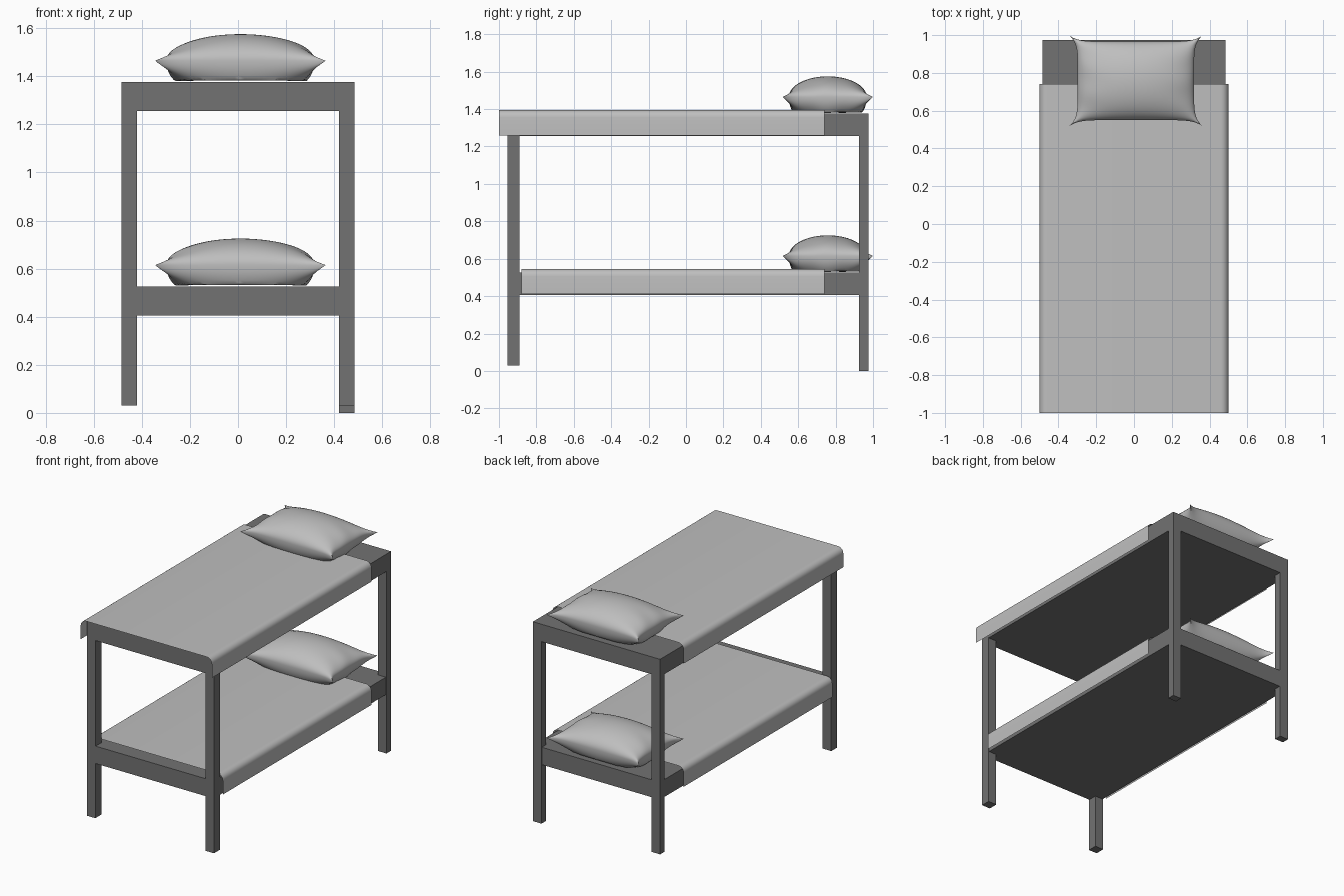
import bpy, bmesh
from math import sin, cos, pi

cube = bpy.data.objects.get("Cube")
if cube:
    bpy.data.objects.remove(cube, do_unlink=True)


def material(name, grey):
    m = bpy.data.materials.new(name)
    m.use_nodes = True
    colour = (grey, grey, grey, 1)
    m.diffuse_color = colour
    m.node_tree.nodes["Principled BSDF"].inputs["Base Color"].default_value = colour
    return m


FRAME = material("dark grey frame", 0.17)
CLOTH = material("light grey cloth", 0.52)


def finish(name, bm, mat, smooth=False):
    mesh = bpy.data.meshes.new(name)
    bm.to_mesh(mesh)
    bm.free()
    mesh.materials.append(mat)
    ob = bpy.data.objects.new(name, mesh)
    bpy.context.collection.objects.link(ob)
    if smooth:
        bpy.ops.object.select_all(action='DESELECT')
        ob.select_set(True)
        bpy.context.view_layer.objects.active = ob
        bpy.ops.object.shade_smooth_by_angle()
    return ob


def box(name, lo, hi):
    bm = bmesh.new()
    bmesh.ops.create_cube(bm, size=1)
    for v in bm.verts:
        v.co = [(a + b) / 2 + c * (b - a) for a, b, c in zip(lo, hi, v.co)]
    return finish(name, bm, FRAME)


def blanket(name, y0, y1, top):
    """Open sheet draped over both long sides with rounded shoulders."""
    r, half, drop = 0.04, 0.5, 0.135
    right = [(half, top - drop)]
    for i in range(7):
        a = i / 6 * pi / 2
        right.append((half - r + r * cos(a), top - r + r * sin(a)))
    profile = right + [(-x, z) for x, z in reversed(right)]
    bm = bmesh.new()
    rows = [[bm.verts.new((x, y, z)) for x, z in profile] for y in (y0, y1)]
    for i in range(len(profile) - 1):
        bm.faces.new((rows[0][i], rows[1][i], rows[1][i + 1], rows[0][i + 1]))
    bmesh.ops.recalc_face_normals(bm, faces=bm.faces)
    # the sheet's outer side faces up
    if sum(f.normal.z * f.calc_area() for f in bm.faces) < 0:
        bmesh.ops.reverse_faces(bm, faces=bm.faces)
    return finish(name, bm, CLOTH, True)


def pillow(name, seam):
    """Two puffed sheets joined at a seam, with drawn-out corners."""
    bm = bmesh.new()
    for side in (1, -1):
        made = bmesh.ops.create_grid(bm, x_segments=48, y_segments=36, size=1)
        for vert in made["verts"]:
            # crowd the grid lines towards the seam
            u, v = sin(vert.co.x * pi / 2), sin(vert.co.y * pi / 2)
            puff = (max(0, 1 - u * u) * max(0, 1 - v * v)) ** 0.5
            if side > 0:
                z = 0.11 * puff
            else:
                z = -0.083 * min(1, 2.2 * puff) ** 0.9
            # soft creases running in from the short ends
            z *= 1 + 0.06 * u ** 4 * sin(9 * v + 2 * u)
            x = 0.01 + u * (0.308 + 0.047 * v ** 6)
            y = 0.758 + v * (0.208 + 0.034 * u ** 8)
            vert.co = (x, y, seam + z)
    bmesh.ops.remove_doubles(bm, verts=bm.verts, dist=0.0002)
    bmesh.ops.recalc_face_normals(bm, faces=bm.faces)
    return finish(name, bm, CLOTH, True)


# Posts: the rear left one reaches slightly lower
for side, s in (("left", 1), ("right", -1)):
    for end, y0, y1 in (("front", -0.955, -0.89), ("rear", 0.925, 0.975)):
        foot = 0 if (side, end) == ("left", "rear") else 0.03
        xs = sorted((s * 0.42, s * 0.485))
        box(f"{end}_{side}_post", (xs[0], y0, foot), (xs[1], y1, 1.3))

# Bunks: base, blanket and pillow on each level
for level, z, inset, front in (("lower", 0.405, 0.004, -0.88), ("upper", 1.255, 0, -1)):
    box(f"{level}_bunk_base", (-0.485 + inset, -0.955 + inset, z),
        (0.485 - inset, 0.975 - inset, z + 0.12))
    blanket(f"{level}_blanket", front, 0.74, z + 0.14)
    pillow(f"{level}_pillow", z + 0.21)
